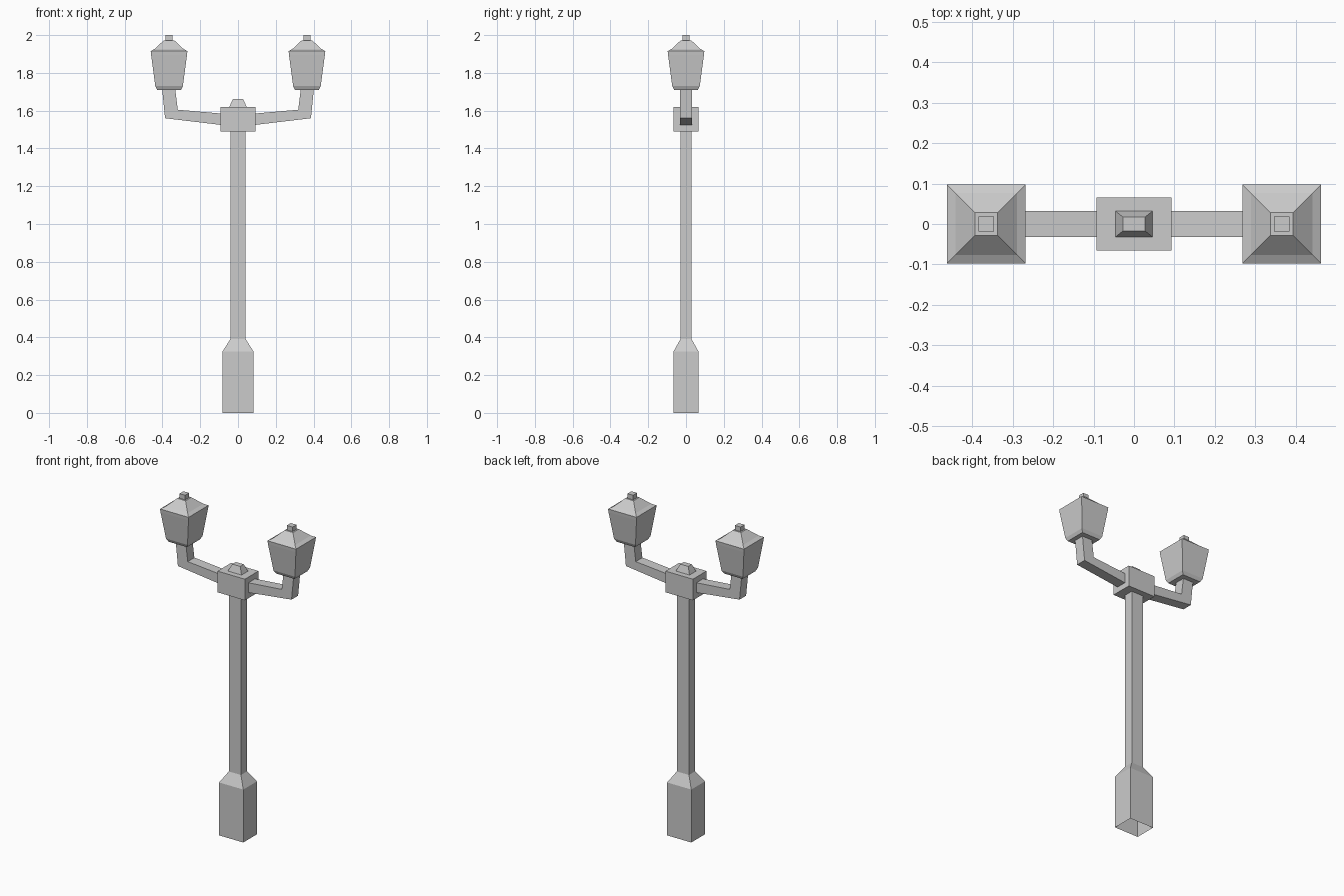
import bpy, bmesh

if "Cube" in bpy.data.objects:
    bpy.data.objects.remove(bpy.data.objects["Cube"])


def finish(name, bm, mirror=False):
    bmesh.ops.recalc_face_normals(bm, faces=bm.faces)
    mesh = bpy.data.meshes.new(name)
    bm.to_mesh(mesh)
    bm.free()
    obj = bpy.data.objects.new(name, mesh)
    bpy.context.collection.objects.link(obj)
    if mirror:
        mod = obj.modifiers.new("Mirror", 'MIRROR')
        mod.use_axis[0] = True
        mod.use_clip = False
        mod.use_mirror_merge = False
    return obj


def stack(name, rings, x=0.0, bottom=True, top=True, mirror=False):
    """Four-sided shape lofted through (half_x, half_y, z) rings."""
    bm = bmesh.new()
    loops = [[bm.verts.new((x + sx * hx, sy * hy, z))
              for sx, sy in ((-1, -1), (1, -1), (1, 1), (-1, 1))]
             for hx, hy, z in rings]
    for lo, hi in zip(loops, loops[1:]):
        for i in range(4):
            j = (i + 1) % 4
            bm.faces.new((lo[i], lo[j], hi[j], hi[i]))
    if bottom:
        bm.faces.new(loops[0][::-1])
    if top:
        bm.faces.new(loops[-1])
    return finish(name, bm, mirror)


def bent_bar(name, sections, half_y, mirror=False):
    """Bar swept through pairs of (x, z) edge points."""
    bm = bmesh.new()
    loops = []
    for (x0, z0), (x1, z1) in sections:
        loops.append([bm.verts.new(p) for p in (
            (x0, -half_y, z0), (x0, half_y, z0),
            (x1, half_y, z1), (x1, -half_y, z1))])
    for a, b in zip(loops, loops[1:]):
        for i in range(4):
            j = (i + 1) % 4
            bm.faces.new((a[i], a[j], b[j], b[i]))
    return finish(name, bm, mirror)


# Pedestal and post, open underneath
stack("post", [(0.082, 0.066, 0), (0.082, 0.066, 0.325),
               (0.041, 0.03, 0.39), (0.041, 0.03, 1.49)],
      bottom=False, top=False)

# Hub block and its small cap
stack("hub", [(0.093, 0.066, 1.49), (0.093, 0.066, 1.62)])
stack("hub_cap", [(0.046, 0.032, 1.62), (0.027, 0.017, 1.662)], bottom=False)

# Side arms
bent_bar("arms", [((0.093, 1.525), (0.093, 1.585)),
                  ((0.386, 1.56), (0.319, 1.605)),
                  ((0.401, 1.71), (0.332, 1.71))], 0.032, mirror=True)

# Lanterns: tapered body, pitched roof and finial
LX = 0.365
stack("lantern_bodies", [(0.063, 0.063, 1.71), (0.073, 0.073, 1.73),
                         (0.095, 0.095, 1.895), (0.097, 0.097, 1.915)],
      x=LX, top=False, mirror=True)
stack("lantern_roofs", [(0.097, 0.097, 1.915), (0.076, 0.076, 1.927),
                        (0.028, 0.028, 1.972)],
      x=LX, bottom=False, mirror=True)
stack("finials", [(0.019, 0.019, 1.97), (0.019, 0.019, 2.0)],
      x=LX, bottom=False, mirror=True)
